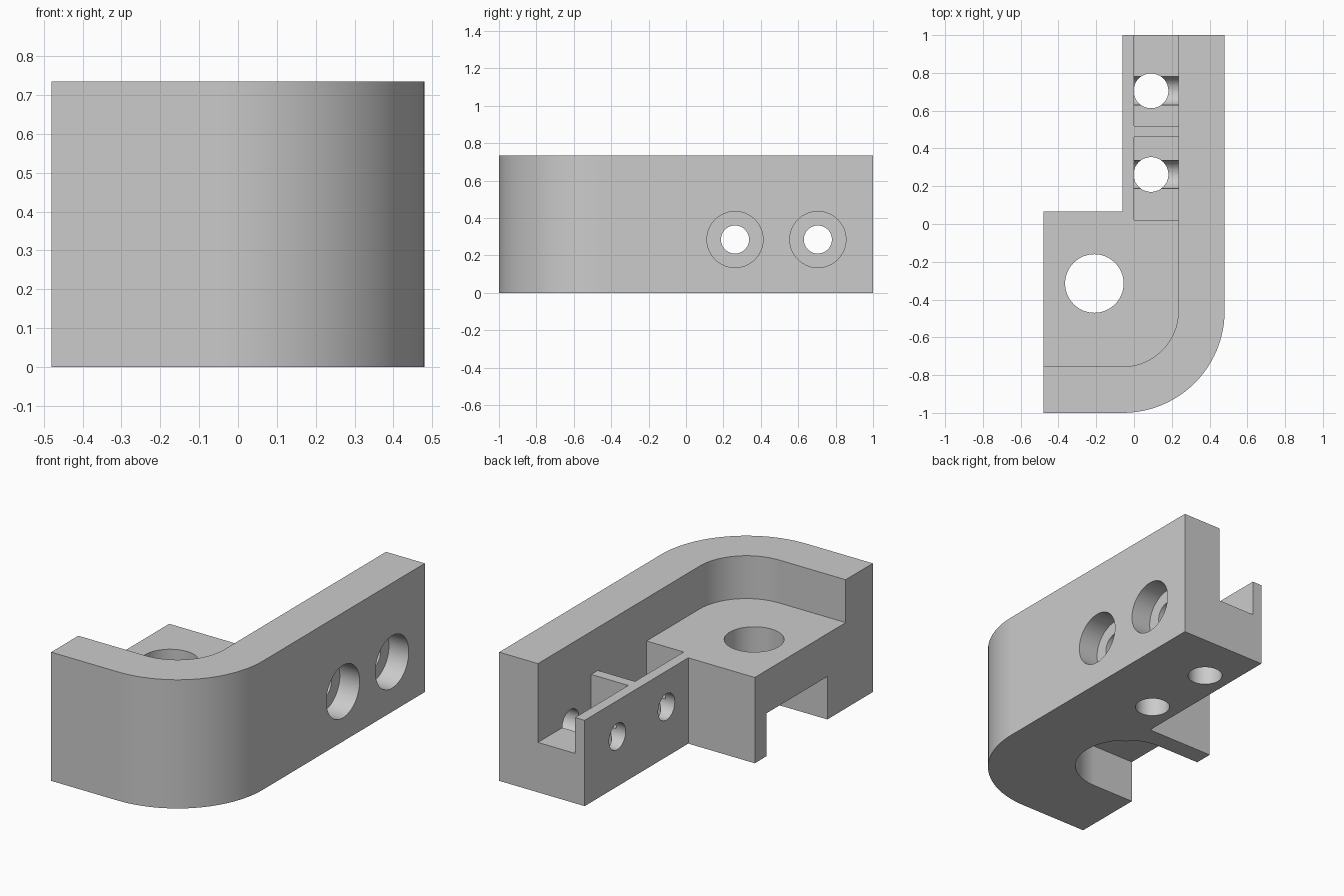
import bpy
import bmesh
from math import sin, cos, radians

cube = bpy.data.objects.get("Cube")
if cube:
    bpy.data.objects.remove(cube, do_unlink=True)

HEIGHT, LEDGE, POCKET = 0.735, 0.49, 0.285
WALL_X, WALL_Y = 0.235, -0.755        # inner faces of the tall wall
BEND = (-0.06, -0.46)                 # shared centre of the corner arcs
BORE = (-0.21, -0.315)                # big hole centre

grey = bpy.data.materials.new("plain_grey")
grey.use_nodes = True
grey.diffuse_color = (0.6, 0.6, 0.6, 1)
grey.node_tree.nodes["Principled BSDF"].inputs["Base Color"].default_value = (0.6, 0.6, 0.6, 1)


def arc(centre, radius, start, end, steps):
    """Points along an arc, angles in degrees."""
    angles = [radians(start + (end - start) * i / steps) for i in range(steps + 1)]
    return [(centre[0] + radius * cos(a), centre[1] + radius * sin(a)) for a in angles]


def circle(centre, radius):
    return arc(centre, radius, 0, 360, 64)[:-1]


def rect(x0, x1, y0, y1):
    return [(x0, y0), (x1, y0), (x1, y1), (x0, y1)]


def prism(name, outline, low, high, along_x=False):
    """Extrude an outline along z, or a (y, z) outline along x."""
    def place(p, h):
        return (h, p[0], p[1]) if along_x else (p[0], p[1], h)
    bm = bmesh.new()
    base = bm.faces.new([bm.verts.new(place(p, low)) for p in outline])
    ext = bmesh.ops.extrude_face_region(bm, geom=[base])
    step = (high - low, 0, 0) if along_x else (0, 0, high - low)
    verts = [v for v in ext["geom"] if isinstance(v, bmesh.types.BMVert)]
    bmesh.ops.translate(bm, vec=step, verts=verts)
    bmesh.ops.recalc_face_normals(bm, faces=bm.faces)
    mesh = bpy.data.meshes.new(name)
    bm.to_mesh(mesh)
    bm.free()
    mesh.materials.append(grey)
    obj = bpy.data.objects.new(name, mesh)
    bpy.context.collection.objects.link(obj)
    return obj


# L-shaped block with one large rounded corner
body = prism("corner_bracket",
             [(-0.48, -1)] + arc(BEND, 0.54, -90, 0, 24)
             + [(0.48, 1), (-0.06, 1), (-0.06, 0.065), (-0.48, 0.065)], 0, HEIGHT)

# Space inside the tall wall, above the ledge
cutters = [prism("ledge_cutter",
                 [(-1, WALL_Y)] + arc(BEND, WALL_X - BEND[0], -90, 0, 24)
                 + [(WALL_X, 1.5), (-1, 1.5)], LEDGE, 1)]

# Round-ended slot beneath the ledge, and the bore through it
cutters.append(prism("slot_cutter",
                     [(-1, BORE[1] - 0.275)] + arc(BORE, 0.275, -90, 90, 32)
                     + [(-1, BORE[1] + 0.275)], -0.2, 0.245))
cutters.append(prism("bore_cutter", circle(BORE, 0.155), -0.2, 0.8))

# Two pockets in the arm, each with a drain hole and a counterbored cross hole
for y0, y1, hole_y in ((0.02, 0.46, 0.262), (0.52, 1.2, 0.705)):
    cutters += [
        prism("pocket_cutter", rect(0, WALL_X, y0, y1), POCKET, 0.6),
        prism("drain_cutter", circle((0.09, hole_y), 0.092), -0.2, 0.4),
        prism("cross_hole_cutter", circle((hole_y, POCKET), 0.075), -0.3, 0.7, True),
        prism("counterbore_cutter", circle((hole_y, POCKET), 0.15), 0.355, 0.7, True),
    ]

bpy.context.view_layer.objects.active = body
for cutter in cutters:
    mod = body.modifiers.new("cut", 'BOOLEAN')
    mod.operation, mod.solver, mod.object = 'DIFFERENCE', 'EXACT', cutter
    bpy.ops.object.modifier_apply(modifier=mod.name)
    bpy.data.objects.remove(cutter, do_unlink=True)

# Smooth curved walls, flat elsewhere
bpy.ops.object.select_all(action='DESELECT')
body.select_set(True)
bpy.ops.object.shade_smooth_by_angle(angle=radians(30))
weighted = body.modifiers.new("weighted_normals", 'WEIGHTED_NORMAL')
weighted.keep_sharp = True
